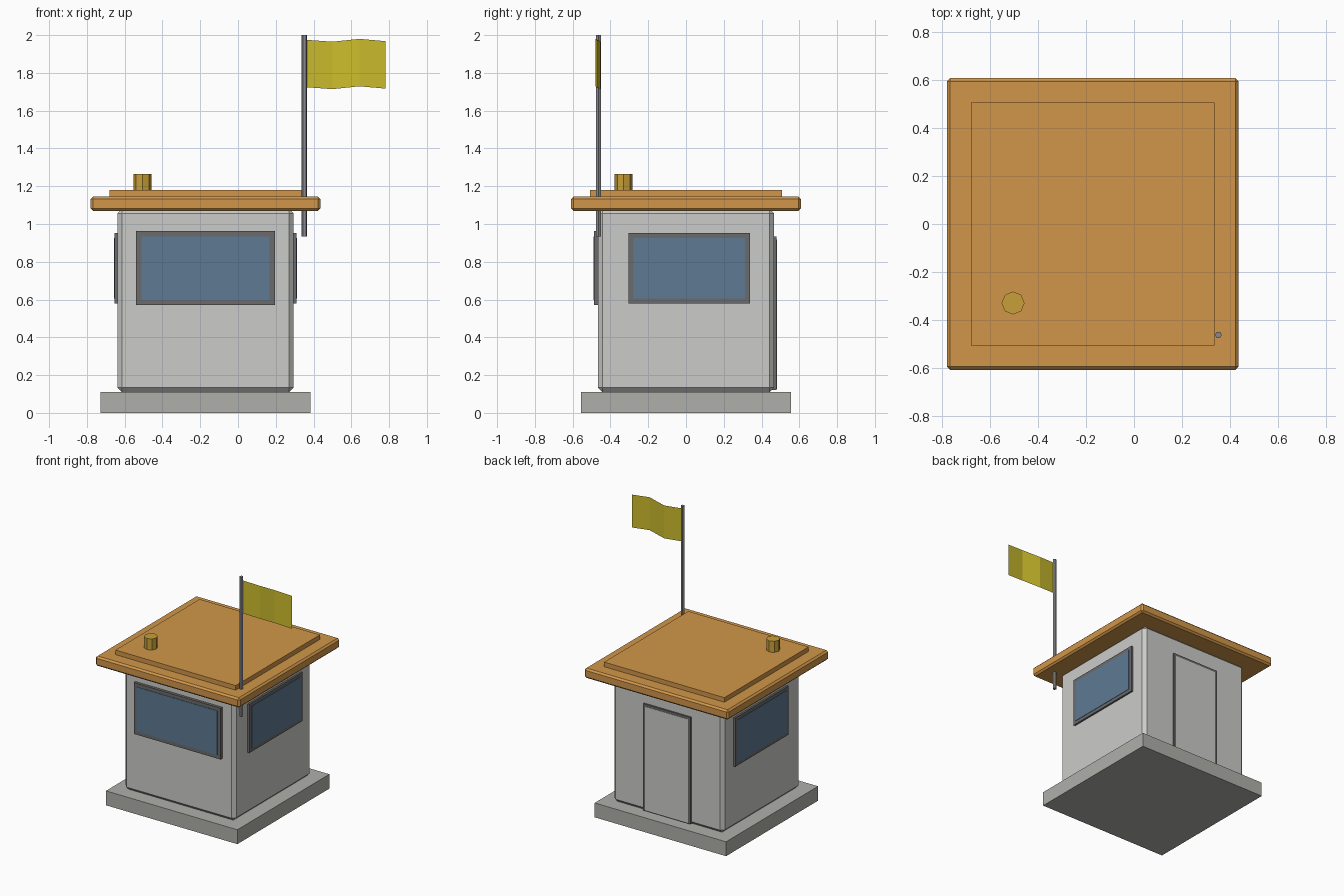
import bpy
import math
from mathutils import Matrix, Vector

if "Cube" in bpy.data.objects:
    bpy.data.objects.remove(bpy.data.objects["Cube"], do_unlink=True)

CX = -0.172      # centre of the hut in x
HALF = 0.467     # half width of the walls


def material(name, r, g, b):
    m = bpy.data.materials.new(name)
    m.use_nodes = True
    m.diffuse_color = (r, g, b, 1)
    bsdf = next(n for n in m.node_tree.nodes if n.type == 'BSDF_PRINCIPLED')
    bsdf.inputs["Base Color"].default_value = (r, g, b, 1)
    bsdf.inputs["Roughness"].default_value = 0.8
    return m


wall = material("wall_grey", 0.60, 0.60, 0.585)
concrete = material("concrete", 0.43, 0.43, 0.405)
orange = material("roof_orange", 0.64, 0.305, 0.067)
trim = material("dark_trim", 0.147, 0.147, 0.152)
glass = material("window_blue", 0.112, 0.195, 0.29)
metal = material("pole_metal", 0.25, 0.25, 0.27)
brass = material("vent_brass", 0.58, 0.35, 0.042)
yellow = material("flag_yellow", 0.61, 0.51, 0.026)


def box(name, lo, hi, mat, bevel=0, matrix=None):
    """Box between two corners, with optional chamfer and placement."""
    lo, hi = Vector(lo), Vector(hi)
    bpy.ops.mesh.primitive_cube_add(size=1)
    ob = bpy.context.object
    ob.name = name
    size = hi - lo
    place = Matrix.Translation((lo + hi) / 2) @ Matrix.Diagonal((*size, 1))
    ob.data.transform((matrix or Matrix()) @ place)
    ob.data.materials.append(mat)
    if bevel:
        mod = ob.modifiers.new("chamfer", 'BEVEL')
        mod.width = bevel
        mod.segments = 1
    return ob


def slab(name, half, z0, z1, mat, bevel=0):
    return box(name, (CX - half, -half, z0), (CX + half, half, z1), mat, bevel)


def post(name, x, y, radius, z0, z1, sides, mat, turn=0):
    bpy.ops.mesh.primitive_cylinder_add(vertices=sides, radius=radius, depth=z1 - z0,
                                        location=(x, y, (z0 + z1) / 2), rotation=(0, 0, turn))
    bpy.context.object.name = name
    bpy.context.object.data.materials.append(mat)


def panel(name, angle, u0, u1, z0, z1, border, outs, inner_mat, sill=None):
    """Framed panel on a wall; angle 0 is the front wall, u runs to its right."""
    m = Matrix.Translation((CX, 0, 0)) @ Matrix.Rotation(angle, 4, 'Z')
    frame_out, inner_out = outs
    sill = border if sill is None else sill
    box(name + "_frame", (u0, -HALF - frame_out, z0), (u1, -HALF + 0.02, z1), trim, 0, m)
    box(name + "_pane", (u0 + border, -HALF - inner_out, z0 + sill),
        (u1 - border, -HALF + 0.01, z1 - border), inner_mat, 0, m)


# Hut and roof
slab("base_slab", 0.555, 0, 0.11, concrete)
slab("hut_walls", HALF, 0.11, 1.08, wall, 0.025)
slab("roof_eaves", 0.609, 1.07, 1.145, orange, 0.013)
slab("roof_top", 0.508, 1.14, 1.18, orange)

# Windows and door
panel("front_window", 0, -0.367, 0.367, 0.57, 0.962, 0.027, (0.021, 0.024), glass)
panel("left_window", math.pi / 2, -0.304, 0.338, 0.58, 0.952, 0.025, (0.014, 0.017), glass)
panel("right_window", -math.pi / 2, -0.338, 0.304, 0.58, 0.952, 0.025, (0.014, 0.017), glass)
panel("back_door", math.pi, -0.2, 0.2, 0.12, 0.935, 0.018, (0.012, 0.014), wall, 0.006)

# Vent and flagpole
post("roof_vent", -0.505, -0.33, 0.048, 1.17, 1.265, 8, brass)
post("flagpole", 0.352, -0.463, 0.0145, 0.935, 2.0, 6, metal, math.pi / 6)

# Waving flag: a folded strip
folds = [(0.362, -0.465, 1.975), (0.5, -0.452, 1.965), (0.642, -0.478, 1.98), (0.78, -0.465, 1.968)]
verts = [(x, y, z - drop) for x, y, z in folds for drop in (0.251, 0)]
faces = [(i, i + 2, i + 3, i + 1) for i in range(0, 6, 2)]
mesh = bpy.data.meshes.new("flag")
mesh.from_pydata(verts, [], faces)
mesh.materials.append(yellow)
bpy.context.collection.objects.link(bpy.data.objects.new("flag", mesh))
